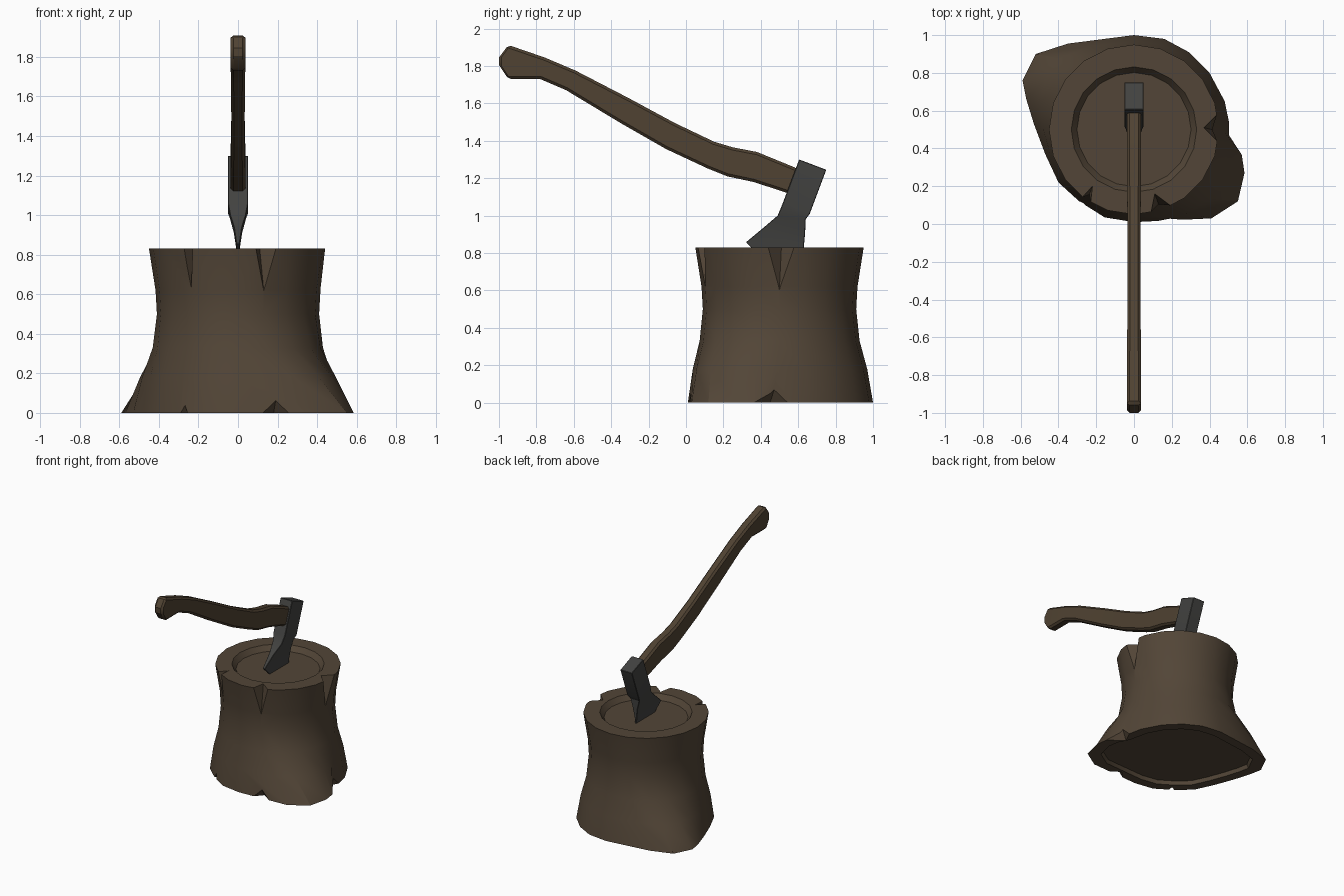
import bpy, bmesh
from math import sin, cos, pi, radians
from mathutils import Vector

if "Cube" in bpy.data.objects:
    bpy.data.objects.remove(bpy.data.objects["Cube"])


def material(name, rgb):
    m = bpy.data.materials.new(name)
    m.diffuse_color = (*rgb, 1)
    m.use_nodes = True
    m.node_tree.nodes["Principled BSDF"].inputs["Base Color"].default_value = m.diffuse_color
    return m


def make_object(name, bm, mat=None):
    bmesh.ops.recalc_face_normals(bm, faces=bm.faces)
    me = bpy.data.meshes.new(name)
    bm.to_mesh(me)
    bm.free()
    ob = bpy.data.objects.new(name, me)
    bpy.context.collection.objects.link(ob)
    if mat:
        me.materials.append(mat)
    return ob


def loft(name, rings, mat):
    bm = bmesh.new()
    loops = [[bm.verts.new(p) for p in r] for r in rings]
    n = len(loops[0])
    for a, b in zip(loops, loops[1:]):
        for i in range(n):
            j = (i + 1) % n
            bm.faces.new((a[i], a[j], b[j], b[i]))
    bm.faces.new(loops[0])
    bm.faces.new(loops[-1])
    return make_object(name, bm, mat)


def apply_modifier(ob, mod):
    bpy.ops.object.select_all(action='DESELECT')
    bpy.context.view_layer.objects.active = ob
    ob.select_set(True)
    bpy.ops.object.modifier_apply(modifier=mod.name)


def smooth(ob, angle):
    bpy.ops.object.select_all(action='DESELECT')
    bpy.context.view_layer.objects.active = ob
    ob.select_set(True)
    bpy.ops.object.shade_smooth_by_angle(angle=radians(angle))


wood = material("bark_wood", (0.085, 0.06, 0.038))
handle_wood = material("handle_wood", (0.08, 0.055, 0.032))
steel = material("dark_steel", (0.055, 0.055, 0.052))

# Stump: a circle blended into a rooted base outline, relative to (0, 0.5)
base = [(0, .5), (.16, .48), (.29, .41), (.40, .30), (.48, .15),
        (.515, -.02), (.57, -.13), (.585, -.23), (.55, -.38), (.41, -.47),
        (0, -.49), (-.155, -.465), (-.29, -.38), (-.40, -.28), (-.47, -.13),
        (-.53, .03), (-.57, .16), (-.59, .26), (-.52, .40), (-.35, .455)]


def ring(z, r, blend):
    out = []
    for i, (bx, by) in enumerate(base):
        a = pi / 2 - 2 * pi * i / 20
        cx, cy = r * cos(a), r * sin(a)
        out.append((cx + (bx - cx) * blend, .5 + cy + (by - cy) * blend, z))
    return out


def inset_base(z, s):
    return [(x * s, .5 + y * s, z) for x, y in base]


stump = loft("stump", [
    inset_base(.03, .83), inset_base(0, .85),
    ring(0, .45, 1), ring(.18, .435, .52), ring(.33, .42, .1),
    ring(.5, .41, 0), ring(.62, .417, 0), ring(.83, .45, 0),
    ring(.83, .332, 0), ring(.79, .302, 0)], wood)

# Split notches: inner point, two rim points, tip, and the end plane they open on
notches = [
    ((.11, .16), (.09, .06), (.19, .10), (.13, .105, .62), .83),
    ((-.22, .20), (-.275, .14), (-.23, .11), (-.235, .16, .65), .83),
    ((.37, .51), (.43, .57), (.44, .44), (.412, .5, .62), .83),
    ((.18, .075), (.13, .02), (.26, .02), (.19, .03, .06), 0),
    ((.455, .45), (.51, .56), (.55, .38), (.5, .47, .065), 0),
    ((-.25, .14), (-.29, .12), (-.255, .10), (-.268, .11, .04), 0)]
for inner, a, b, tip, z in notches:
    bm = bmesh.new()
    o = Vector((*inner, z))
    over = Vector((0, 0, .03 if z else -.03))
    pts = [o + 1.6 * (Vector(p) - o) for p in (o, (*a, z), (*b, z), tip)]
    for p in pts + [q + over for q in pts[:3]]:
        bm.verts.new(p)
    res = bmesh.ops.convex_hull(bm, input=bm.verts)
    junk = [v for v in bm.verts if not v.link_faces]
    bmesh.ops.delete(bm, geom=junk, context='VERTS')
    cutter = make_object("notch_cutter", bm)
    cutter.hide_render = True
    mod = stump.modifiers.new("notch", 'BOOLEAN')
    mod.operation = 'DIFFERENCE'
    mod.solver = 'EXACT'
    mod.object = cutter
    apply_modifier(stump, mod)
    bpy.data.objects.remove(cutter)
smooth(stump, 32)


# Axe parts: stations of (upper y, z, lower y, z, half width)
def slab(name, stations, mat, bevel):
    rings = [[(-w, y1, z1), (w, y1, z1), (w, y2, z2), (-w, y2, z2)]
             for y1, z1, y2, z2, w in stations]
    ob = loft(name, rings, mat)
    mod = ob.modifiers.new("bevel", 'BEVEL')
    mod.width = bevel
    mod.segments = 1
    mod.limit_method = 'ANGLE'
    mod.angle_limit = radians(50)
    apply_modifier(ob, mod)
    smooth(ob, 30)
    return ob


# Curved handle with flared grip
slab("axe_handle", [
    (-1.0, 1.845, -1.0, 1.805, .037),
    (-.95, 1.912, -.95, 1.73, .038),
    (-.755, 1.845, -.78, 1.73, .037),
    (-.59, 1.775, -.64, 1.67, .036),
    (-.31, 1.63, -.35, 1.495, .034),
    (-.06, 1.495, -.105, 1.355, .034),
    (.15, 1.395, .12, 1.25, .036),
    (.25, 1.365, .22, 1.21, .037),
    (.38, 1.34, .36, 1.18, .038),
    (.58, 1.258, .53, 1.125, .038),
    (.64, 1.225, .59, 1.10, .038)], handle_wood, .014)

# Head: square poll narrowing to a flared blade sunk in the stump
slab("axe_head", [
    (.605, 1.30, .75, 1.245, .051),
    (.515, 1.06, .662, 1.01, .051),
    (.49, 1.0, .64, .98, .04),
    (.42, .94, .637, .91, .021),
    (.32, .857, .63, .83, .009),
    (.40, .78, .63, .77, .003)], steel, .01)
